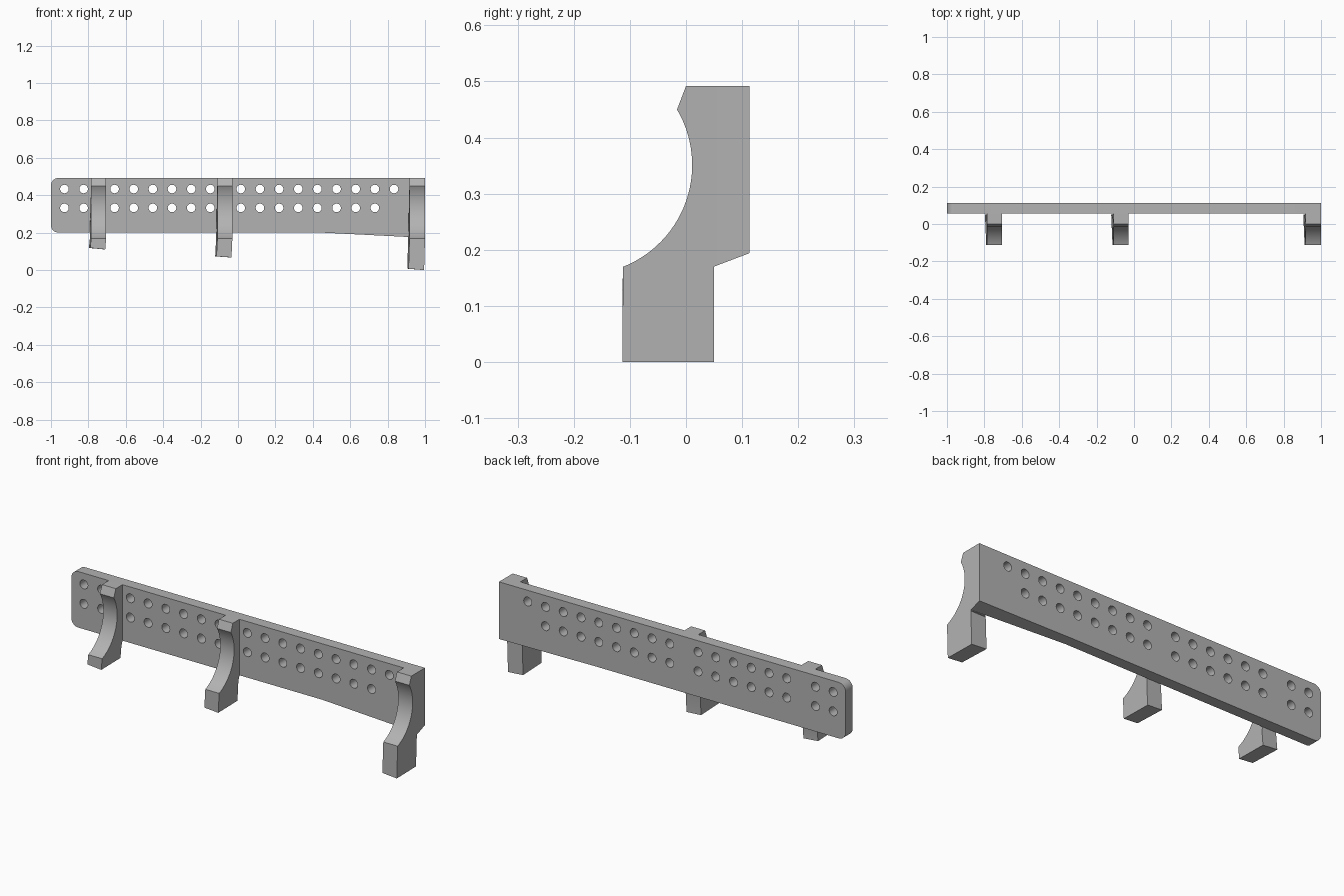
import bpy, bmesh, math

cube = bpy.data.objects.get("Cube")
if cube:
    bpy.data.objects.remove(cube, do_unlink=True)

# Single grey finish
grey = bpy.data.materials.new("grey")
grey.use_nodes = True
COLOUR = (0.45, 0.45, 0.45, 1)
grey.diffuse_color = COLOUR
grey.node_tree.nodes["Principled BSDF"].inputs["Base Color"].default_value = COLOUR

Y_BACK, Y_FACE, TOP = 0.113, 0.055, 0.492


def make_object(name, bm):
    bmesh.ops.recalc_face_normals(bm, faces=bm.faces)
    mesh = bpy.data.meshes.new(name)
    bm.to_mesh(mesh)
    bm.free()
    mesh.materials.append(grey)
    obj = bpy.data.objects.new(name, mesh)
    bpy.context.collection.objects.link(obj)
    return obj


def loft(name, ring_a, ring_b):
    """Solid between two matching outlines."""
    bm = bmesh.new()
    a = [bm.verts.new(p) for p in ring_a]
    b = [bm.verts.new(p) for p in ring_b]
    bm.faces.new(a)
    bm.faces.new(b[::-1])
    for i in range(len(a)):
        j = (i + 1) % len(a)
        bm.faces.new((a[i], b[i], b[j], a[j]))
    return make_object(name, bm)


def arc(cx, cz, r, start, end, steps):
    return [(cx + r * math.cos(math.radians(start + (end - start) * i / steps)),
             cz + r * math.sin(math.radians(start + (end - start) * i / steps)))
            for i in range(steps + 1)]


def smooth(obj):
    bpy.ops.object.select_all(action='DESELECT')
    obj.select_set(True)
    bpy.context.view_layer.objects.active = obj
    bpy.ops.object.shade_smooth_by_angle(angle=math.radians(30))


# Back plate: rounded at one end, lower edge dropping towards the other
R = 0.04
rounded = arc(-1 + R, TOP - R, R, 90, 180, 8) + arc(-1 + R, 0.2 + R, R, 180, 270, 8)


def plate_outline(y, end_z):
    return [(x, y, z) for x, z in rounded + [(0.45, 0.2), (1, end_z), (1, TOP)]]


plate = loft("back_plate", plate_outline(Y_FACE, 0.172), plate_outline(Y_BACK, 0.194))

# Two rows of round holes, in groups between the arms
bm = bmesh.new()
for first, count in ((-0.928, 2), (-0.66, 6), (0.015, 9)):
    for i in range(count):
        for z in (0.433, 0.332):
            made = bmesh.ops.create_cone(bm, cap_ends=True, segments=24,
                                         radius1=0.023, radius2=0.023, depth=0.3)["verts"]
            for v in made:
                x, y, h = v.co
                v.co = (first + 0.1024 * i + x, 0.085 + h, z + y)
cutter = make_object("hole_cutter", bm)
cutter.hide_render = True
holes = plate.modifiers.new("holes", 'BOOLEAN')
holes.operation = 'DIFFERENCE'
holes.solver = 'EXACT'
holes.object = cutter
bpy.context.view_layer.objects.active = plate
bpy.ops.object.modifier_apply(modifier="holes")
bpy.data.objects.remove(cutter, do_unlink=True)
smooth(plate)

# Curved arms ending in square legs of different lengths
hollow = arc(-0.184, 0.351, 0.195, 30.5, -68.5, 28)


def arm(name, left, right, foot_left, foot_right, back_z):
    def side(x, foot, splay):
        pts = [(Y_FACE, TOP), (0, TOP)] + hollow
        pts += [(-0.113, foot), (0.05, foot), (0.05, 0.17), (Y_FACE, back_z)]
        ring = []
        for y, z in pts:
            shift = splay if 0 < y < Y_FACE and z < 0.18 else 0
            shift += 0.005 if z == foot else 0
            ring.append((x - shift, y, z))
        return ring
    smooth(loft(name, side(left, foot_left, 0.007), side(right, foot_right, 0.003)))


arm("short_arm", -0.785, -0.705, 0.118, 0.110, 0.2)
arm("middle_arm", -0.11, -0.03, 0.073, 0.067, 0.2)
arm("long_arm", 0.917, 1.0, 0.007, 0.0, 0.172)
